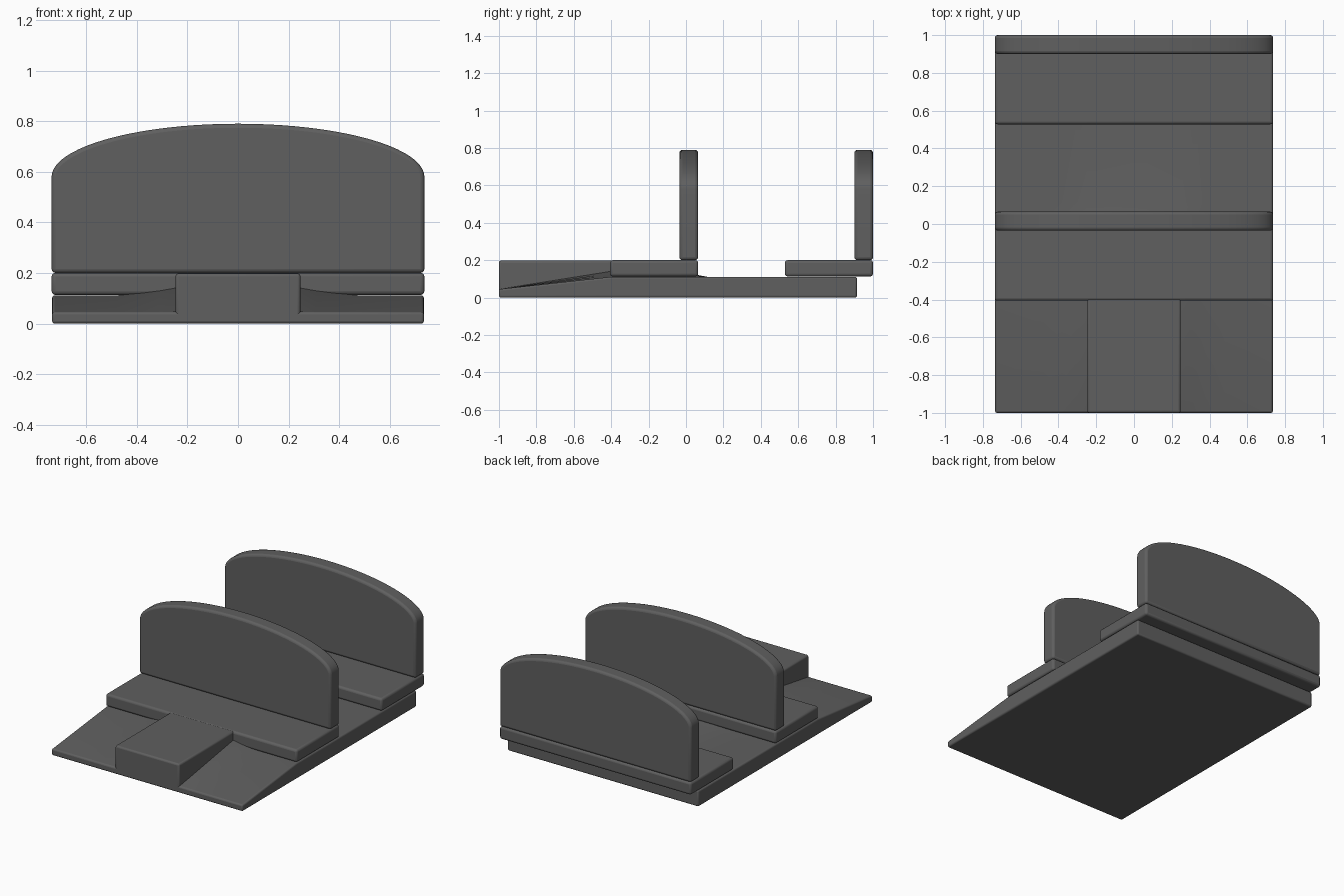
import bpy, bmesh, math

if "Cube" in bpy.data.objects:
    bpy.data.objects.remove(bpy.data.objects["Cube"])

# Dark charcoal used on every part
dark = bpy.data.materials.new("charcoal")
dark.diffuse_color = (0.115, 0.115, 0.115, 1.0)
dark.use_nodes = True
dark.node_tree.nodes["Principled BSDF"].inputs["Base Color"].default_value = dark.diffuse_color


def finish(name, bm, bevel):
    bmesh.ops.recalc_face_normals(bm, faces=bm.faces)
    me = bpy.data.meshes.new(name)
    bm.to_mesh(me)
    bm.free()
    me.materials.append(dark)
    ob = bpy.data.objects.new(name, me)
    bpy.context.collection.objects.link(ob)
    mod = ob.modifiers.new("Rounded edges", 'BEVEL')
    mod.width = bevel
    mod.segments = 3
    mod.limit_method = 'ANGLE'
    mod.angle_limit = math.radians(40)
    bpy.ops.object.select_all(action='DESELECT')
    bpy.context.view_layer.objects.active = ob
    ob.select_set(True)
    bpy.ops.object.shade_smooth_by_angle(angle=math.radians(35))
    return ob


def prism(name, outline, y0, y1, bevel):
    """Extrude an x-z outline from y0 to y1."""
    bm = bmesh.new()
    face = bm.faces.new([bm.verts.new((x, y0, z)) for x, z in outline])
    ext = bmesh.ops.extrude_face_region(bm, geom=[face])
    for v in ext["geom"]:
        if isinstance(v, bmesh.types.BMVert):
            v.co.y = y1
    return finish(name, bm, bevel)


def slab(name, w, y0, y1, z0, z1, bevel=0.012):
    return prism(name, [(-w, z0), (w, z0), (w, z1), (-w, z1)], y0, y1, bevel)


W = 0.737

# Base plate: sloping front, slightly raised towards the middle
half = [(0.0, 1.0), (0.25, 0.93), (0.31, 0.6), (0.38, 0.3), (0.48, 0.0), (0.735, 0.0)]
stations = [(-x, b) for x, b in half[:0:-1]] + half
rows = [(-1.0, 0.045, 0.0), (-0.4, 0.111, 0.032), (0.06, 0.111, 0.01),
        (0.115, 0.111, 0.0), (0.914, 0.111, 0.0)]
bm = bmesh.new()
grid = [[bm.verts.new((x, y, z + b * bump)) for x, b in stations] for y, z, bump in rows]
for r0, r1 in zip(grid, grid[1:]):
    for i in range(len(r0) - 1):
        bm.faces.new((r0[i], r0[i + 1], r1[i + 1], r1[i]))
ext = bmesh.ops.extrude_face_region(bm, geom=bm.faces[:], use_keep_orig=True)
for v in ext["geom"]:
    if isinstance(v, bmesh.types.BMVert):
        v.co.z = 0.0
finish("base_plate", bm, 0.01)

# Raised block in the middle of the front slope
slab("front_block", 0.247, -1.0, -0.39, 0.0, 0.198)

# Arched upright outline
arch = [(-W, 0.2), (W, 0.2)]
N = 40
arch += [(W * math.cos(math.pi * i / N), 0.58 + 0.21 * math.sin(math.pi * i / N))
         for i in range(N + 1)]

# Two seat slabs, each with an arched upright at its rear edge
for label, y0, y1 in (("front", -0.406, 0.065), ("rear", 0.528, 1.0)):
    slab(label + "_seat", W, y0, y1, 0.113, 0.2, 0.015)
    prism(label + "_backrest", arch, y1 - 0.1, y1, 0.016)
